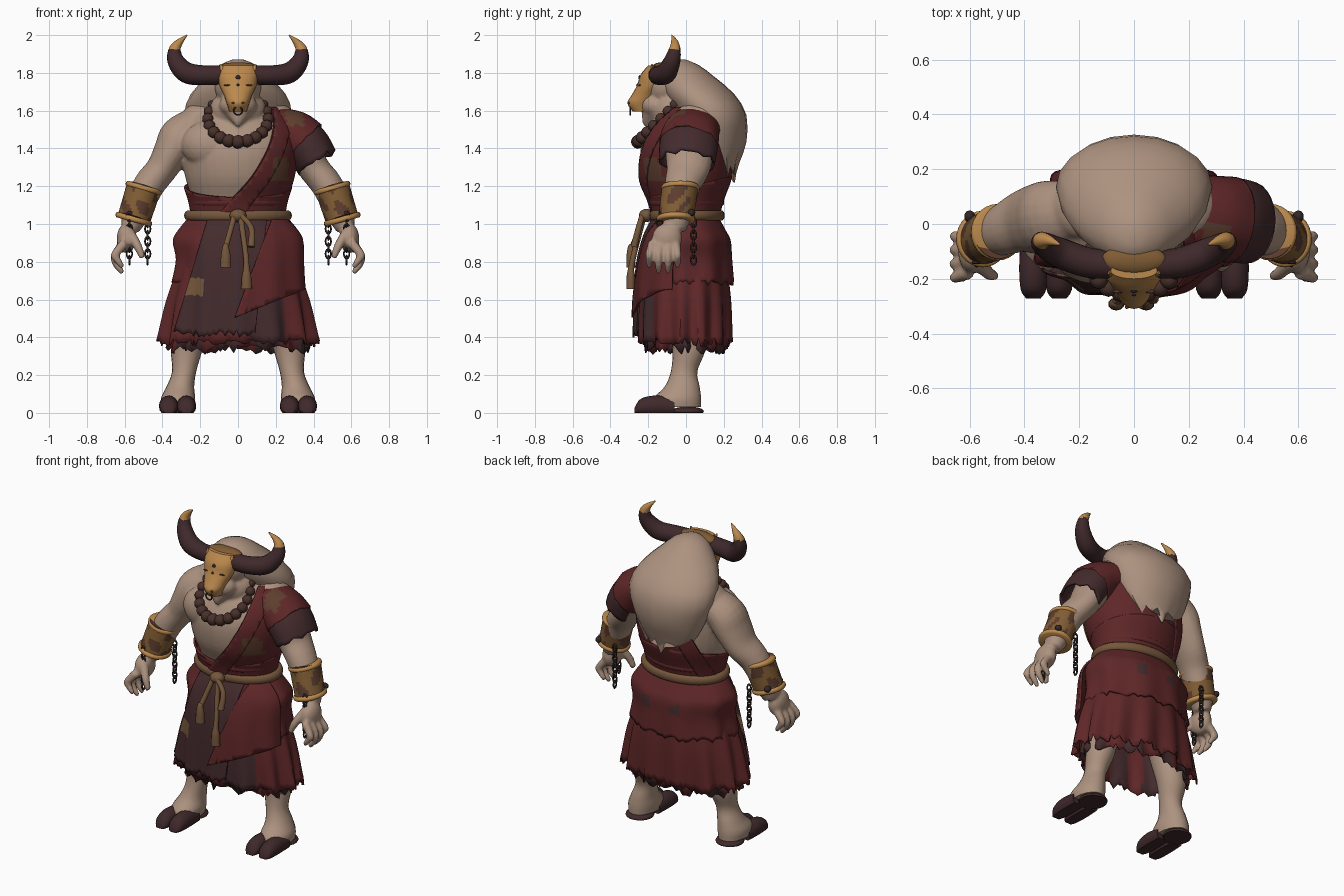
import bpy, bmesh, math, random
from mathutils import Vector, Matrix

random.seed(4)
cube = bpy.data.objects.get("Cube")
if cube:
    bpy.data.objects.remove(cube, do_unlink=True)

COLOURS = {
    "skin": (0.42, 0.29, 0.215), "red_cloth": (0.115, 0.02, 0.021), "dark_cloth": (0.058, 0.024, 0.026),
    "horn": (0.05, 0.022, 0.024), "gold": (0.50, 0.25, 0.075), "rope": (0.18, 0.095, 0.045),
    "leather": (0.22, 0.11, 0.035), "patch_brown": (0.11, 0.047, 0.027),
    "bead_wood": (0.065, 0.03, 0.024), "iron": (0.032, 0.02, 0.019)}
MATS = {}
for label, rgb in COLOURS.items():
    m = bpy.data.materials.new(label)
    m.use_nodes = True
    m.diffuse_color = (*rgb, 1)
    m.node_tree.nodes["Principled BSDF"].inputs["Base Color"].default_value = (*rgb, 1)
    MATS[label] = m


def finish(bm, name, mats, rule=None, sharp=42):
    """Turn a bmesh into a shaded object; rule picks the material from a face centre."""
    for v in bm.verts:
        v.co.z = max(v.co.z, 0)
    bmesh.ops.recalc_face_normals(bm, faces=bm.faces)
    if rule:
        for f in bm.faces:
            f.material_index = int(rule(f.calc_center_median()))
    me = bpy.data.meshes.new(name)
    bm.to_mesh(me)
    bm.free()
    for label in mats.split():
        me.materials.append(MATS[label])
    me.shade_smooth()
    me.set_sharp_from_angle(angle=math.radians(sharp))
    ob = bpy.data.objects.new(name, me)
    bpy.context.collection.objects.link(ob)
    return ob


def spline(keys, steps):
    k = [Vector(p) for p in keys]
    out = []
    for i in range(len(k) - 1):
        a, b, c, d = k[max(i - 1, 0)], k[i], k[i + 1], k[min(i + 2, len(k) - 1)]
        for s in range(steps):
            t = s / steps
            out.append((b * 2 + (c - a) * t + (a * 2 - b * 5 + c * 4 - d) * t * t
                        + (b * 3 - a - c * 3 + d) * t ** 3) * 0.5)
    return out + [k[-1]]


def loft(name, keys, mats, axis="path", n=16, steps=4, span=None, cap=True,
         pleat=0, count=0, rag=0, thick=0, rule=None, cut=None):
    """Skin elliptical rings (x, y, z, width, depth) along a smooth path."""
    pts = spline(keys, steps)
    bm = bmesh.new()
    a0, a1 = span or (0, math.tau)
    cols = n if span is None else n + 1
    jag = [random.uniform(-rag, rag) for _ in range(cols)]
    rows = []
    for i, p in enumerate(pts):
        u, v = Vector((1, 0, 0)), Vector((0, 1, 0))
        if axis == "y":
            v = Vector((0, 0, 1))
        elif axis == "path":
            t = (pts[min(i + 1, len(pts) - 1)] - pts[max(i - 1, 0)]).to_3d().normalized()
            u = v.cross(t).normalized()
            v = t.cross(u)
        f = i / (len(pts) - 1)
        row = []
        for j in range(cols):
            a = a0 + (a1 - a0) * j / n
            k = 1 + pleat * f * math.cos(count * a)
            co = Vector(p[:3]) + u * p[3] * k * math.sin(a) - v * p[4] * k * math.cos(a)
            co.z += jag[j] * f ** 3
            row.append(bm.verts.new(co))
        rows.append(row)
    for r, q in zip(rows, rows[1:]):
        for j in range(n):
            h = (j + 1) % cols
            bm.faces.new((r[j], r[h], q[h], q[j]))
    if cap and not span:
        bm.faces.new(rows[0])
        bm.faces.new(rows[-1])
    for co, no in cut or []:
        bmesh.ops.bisect_plane(bm, geom=bm.verts[:] + bm.edges[:] + bm.faces[:],
                               plane_co=co, plane_no=no, clear_inner=True)
    ob = finish(bm, name, mats, rule)
    if thick:
        ob.modifiers.new("thickness", "SOLIDIFY").thickness = thick
    return ob


def blob(name, centre, radii, mats, detail=3):
    bm = bmesh.new()
    bmesh.ops.create_icosphere(bm, subdivisions=detail, radius=1,
                               matrix=Matrix.Translation(centre) @ Matrix.Diagonal((*radii, 1)))
    return finish(bm, name, mats)


def ring(name, centre, major, minor, mats, scale=(1, 1, 1), turn=(0, 0, 0), seg=32):
    bpy.ops.mesh.primitive_torus_add(location=centre, rotation=turn, major_radius=major, minor_radius=minor,
                                     major_segments=seg, minor_segments=max(seg // 3, 5))
    ob = bpy.context.object
    ob.name, ob.scale = name, scale
    ob.data.materials.append(MATS[mats])
    ob.data.shade_smooth()


# Torso, neck, head and arms fused into one body
TORSO = [(0, 0, 1.0, .22, .145), (0, 0, 1.12, .24, .175), (0, -.005, 1.25, .28, .225), (0, -.005, 1.4, .3, .235),
         (0, .015, 1.52, .28, .205), (0, .04, 1.62, .19, .15), (0, .04, 1.68, .1, .1)]
parts = [loft("torso", TORSO, "skin", "z", 32),
         blob("pectoral", (-.13, -.105, 1.42), (.17, .115, .135), "skin"),
         blob("neck", (0, -.05, 1.6), (.155, .15, .12), "skin"),
         blob("skull", (0, -.1, 1.73), (.125, .12, .115), "skin"),
         blob("jaw", (0, -.17, 1.63), (.1, .075, .07), "skin"),
         loft("beard", [(0, -.16, 1.63, .1, .07), (0, -.19, 1.58, .065, .05), (0, -.22, 1.52, .01, .01)], "skin")]
ARM = [(.22, .05, 1.53, .09, .11), (.305, .03, 1.465, .108, .13), (.35, .02, 1.385, .097, .13),
       (.405, .01, 1.29, .083, .115), (.475, -.02, 1.2, .083, .095), (.54, -.045, 1.06, .075, .08), (.57, -.06, .97, .048, .058)]


def side(s, keys):
    return [(s * k[0], *k[1:]) for k in keys]


for s in (1, -1):
    parts += [loft("arm", side(s, ARM), "skin", n=20),
              blob("trapezius", (s * .18, .06, 1.565), (.12, .12, .08), "skin"),
              blob("palm", (s * .59, -.1, .925), (.052, .08, .08), "skin"),
              loft("thumb", side(s, [(.57, -.14, .95, .026, .028), (.53, -.18, .88, .023, .024), (.505, -.19, .82, .016, .016)]), "skin")]
    for i in range(4):
        y = -.195 + i * .05
        drop = .03 * (i in (0, 3))
        parts.append(loft("finger", side(s, [(.6, y * .8 - .02, .9, .026, .026), (.65, y, .84, .022, .02),
                                             (.645, y, .79 + drop, .021, .019), (.61, y, .74 + drop, .014, .014)]), "skin"))
bm = bmesh.new()
for ob in parts:
    bm.from_mesh(ob.data)
    bpy.data.objects.remove(ob, do_unlink=True)
body = finish(bm, "body", "skin", sharp=180)
remesh = body.modifiers.new("fuse", "REMESH")
remesh.mode, remesh.voxel_size, remesh.use_smooth_shade = "VOXEL", 0.01, True
soften = body.modifiers.new("soften", "SMOOTH")
soften.factor, soften.iterations = 0.5, 4

# Humped mane with a ragged lower edge
loft("mane", [(0, -.04, 1.87, .03, .04), (0, -.03, 1.84, .1, .1), (0, .0, 1.78, .165, .15), (0, .065, 1.69, .25, .19),
              (0, .135, 1.58, .285, .185), (0, .155, 1.44, .24, .165), (0, .185, 1.34, .19, .1), (0, .2, 1.27, .13, .062)],
     "skin", "z", 20, 2, rag=.04)
loft("mane_tuft", [(0, .21, 1.38, .06, .05), (0, .24, 1.3, .045, .03), (0, .255, 1.22, .004, .004)], "skin", n=8)

# Mask and its details
loft("mask", [(0, -.17, 1.84, .085, .03), (0, -.175, 1.79, .104, .066), (0, -.185, 1.735, .098, .074),
              (0, -.21, 1.685, .076, .076), (0, -.235, 1.64, .06, .075), (0, -.235, 1.595, .045, .047)], "gold", "z", 20)
blob("mask_crown", (0, -.13, 1.823), (.12, .055, .033), "leather")
blob("forehead_stone", (0, -.244, 1.775), (.013, .008, .013), "iron", 2)
blob("forehead_stone_low", (0, -.257, 1.735), (.008, .007, .008), "iron", 2)
ring("nose_ring", (0, -.295, 1.6), .022, .005, "iron", turn=(math.pi / 2, 0, 0), seg=16)
for s in (1, -1):
    loft("mask_point", side(s, [(.075, -.18, 1.8, .025, .02), (.094, -.18, 1.845, .004, .004)]), "gold", n=8)
    blob("eye_slit", (s * .057, -.246, 1.735), (.02, .007, .005), "patch_brown", 2)
    blob("nostril", (s * .026, -.303, 1.64), (.008, .007, .006), "patch_brown", 2)
    # Horns with pale tips
    loft("horn", side(s, [(.06, -.15, 1.79, .05, .05), (.17, -.14, 1.787, .052, .055), (.27, -.105, 1.8, .055, .055),
                          (.327, -.075, 1.86, .046, .045), (.335, -.06, 1.92, .033, .032), (.312, -.06, 1.96, .02, .02),
                          (.27, -.075, 2.0, .003, .003)]), "horn gold", n=16, steps=6, rule=lambda c: c.z > 1.925)

# Bead necklace
for i in range(-7, 8):
    t = i * .31
    r = .037 - .004 * abs(t)
    blob("necklace_bead", (.16 * math.sin(t), -.13 - .125 * math.cos(t), 1.56 - .125 * math.cos(t)), (r, r, r), "bead_wood", 2)


# Sash across the chest, with a thicker fold along its edge
def sash_keys(grow):
    return [(x, y, z, a + grow, b + grow) for x, y, z, a, b in TORSO[:-1]]


def sash_patch(c):
    return abs(c.x - .22) < .045 and abs(c.z - 1.28) < .06 and c.y < 0


edge, slant = Vector((0, -.25, 1.13)), Vector((1, .7, -.65))
loft("sash", sash_keys(.02), "red_cloth patch_brown", "z", 72, 6, cap=False, thick=.01, rule=sash_patch, cut=[(edge, slant)])
loft("sash_fold", sash_keys(.03), "red_cloth patch_brown", "z", 72, 6, cap=False, thick=.01, rule=sash_patch,
     cut=[(edge, slant), (edge + Vector((.13, 0, 0)), -slant)])
loft("waist_wrap", sash_keys(.024), "red_cloth", "z", 60, 6, cap=False, thick=.012,
     cut=[(Vector((0, -.2, 1.14)), Vector((0, .25, -1)))])
ring("waist_roll", (0, 0, 1.115), .247, .016, "red_cloth", (1, .77, 1.2))
loft("shoulder_cape", [(.2, .045, 1.525, .1, .14), (.295, .025, 1.475, .127, .152), (.355, .015, 1.425, .13, .158)], "red_cloth patch_brown",
     n=28, steps=6, cap=False, thick=.015, rag=.01, rule=lambda c: .25 < c.x < .35 and c.z > 1.52 and -.12 < c.y < 0)
loft("sleeve", [(.28, .025, 1.49, .11, .14), (.36, .015, 1.42, .122, .155), (.42, .005, 1.33, .113, .15)], "dark_cloth",
     n=28, cap=False, thick=.015, rag=.015)

# Layered skirt
loft("skirt_wrap", [(0, 0, 1.06, .24, .16), (0, .015, .97, .315, .195), (0, .015, .91, .343, .225), (0, .01, .81, .325, .238),
                    (0, .01, .69, .345, .247)], "red_cloth dark_cloth", "z", 90, cap=False, thick=.015, pleat=.03, count=9, rag=.015,
     rule=lambda c: c.y > .1 and abs(abs(c.x - .02) - .1) < .035 and abs(c.z - .87) < .03)
loft("skirt_pleats", [(0, 0, .82, .3, .215), (0, 0, .6, .37, .237), (0, 0, .375, .41, .24)], "red_cloth dark_cloth", "z", 130,
     cap=False, thick=.01, pleat=.065, count=13, rag=.025, rule=lambda c: c.x > .06 and c.y < -.17)
loft("underskirt", [(0, 0, .62, .315, .2), (0, 0, .335, .365, .212)], "dark_cloth red_cloth", "z", 96, cap=False, thick=.008,
     pleat=.05, count=16, rag=.025, rule=lambda c: math.sin(c.x * 30) > .3)
loft("front_panel", [(0, 0, 1.04, .25, .175), (0, 0, .93, .35, .228), (0, 0, .75, .375, .264), (0, 0, .42, .41, .275)],
     "dark_cloth rope", "z", 40, 8, span=(-.95, .6), thick=.01, pleat=.03, count=14, rag=.02,
     rule=lambda c: abs(c.x + .235) < .055 and abs(c.z - .66) < .042,
     cut=[(Vector((-.29, 0, .6)), Vector((1, 0, -.3))), (Vector((.1, 0, .5)), Vector((-1, 0, .1)))])
loft("side_drape", [(0, 0, 1.04, .255, .18), (0, 0, .93, .355, .236), (0, 0, .75, .37, .272), (0, 0, .5, .39, .284)], "red_cloth", "z", 40, 6,
     span=(-.1, 1.3), thick=.012, pleat=.02, count=12, rag=.015,
     cut=[(Vector((-.02, 0, .5)), Vector((1, 0, -.38))), (Vector((.02, 0, .52)), Vector((-.4, 0, 1)))])

# Rope belt with knot and tassels
ring("belt", (0, .005, 1.045), .26, .026, "rope", (1, .7, 1.1))
blob("belt_knot", (0, -.21, 1.045), (.045, .04, .035), "rope")
for x, low in ((-.065, .77), (.045, .655)):
    mid = (low + 1.03) / 2
    loft("belt_tassel", [(x * .3, -.225, 1.04, .016, .016), (x * .9, -.275, mid, .015, .015), (x, -.29, low + .11, .017, .016),
                         (x, -.292, low + .07, .026, .022), (x, -.292, low, .03, .024)], "rope", n=10)
loft("belt_loop", [(.01, -.23, 1.05, .015, .015), (.07, -.25, .98, .016, .016), (.07, -.275, .88, .02, .018)], "rope", n=10)

for s in (1, -1):
    # Bracers with raised rims and hanging chains
    loft("bracer", side(s, [(.498, -.03, 1.195, .092, .097), (.55, -.055, 1.03, .088, .092)]), "leather patch_brown", n=40, steps=12,
         rule=lambda c: math.sin(c.x * 60 + c.z * 35) + math.sin(c.y * 55 - c.z * 50) > .3)
    for x, y, z in ((.498, -.03, 1.19), (.552, -.055, 1.025)):
        loft("bracer_rim", side(s, [(x - .004, y, z + .014, .092, .094), (x - .002, y, z + .007, .099, .102),
                                    (x + .002, y, z - .007, .099, .102), (x + .004, y, z - .014, .09, .092)]), "gold", n=28, steps=2)
    blob("bracer_stud", (s * .6, .028, 1.06), (.02, .022, .02), "iron", 2)
    for x, y in ((.478, .04), (.575, -.14)):
        for i in range(8):
            ring("chain_link", (s * x, y, 1.04 - i * .033), .016, .0055, "iron", (1.4, .9, 1),
                 (math.pi / 2, math.pi / 2, i % 2 * math.pi / 2), 12)
    # Legs and cloven hooves
    loft("leg", side(s, [(.2, 0, .62, .1, .1), (.25, .01, .45, .095, .095), (.272, .015, .33, .083, .086), (.285, -.01, .22, .064, .07),
                         (.305, -.02, .14, .073, .092), (.317, -.045, .08, .09, .125), (.32, -.045, .03, .085, .125)]), "skin", "z", 20)
    blob("heel_pad", (s * .32, .01, .008), (.085, .085, .026), "horn")
    for x in (.273, .367):
        loft("hoof_toe", side(s, [(x, -.272, .008, .026, .018), (x, -.24, .028, .046, .046), (x, -.16, .036, .052, .056),
                                  (x, -.06, .03, .047, .05)]), "horn", "y", 16)
